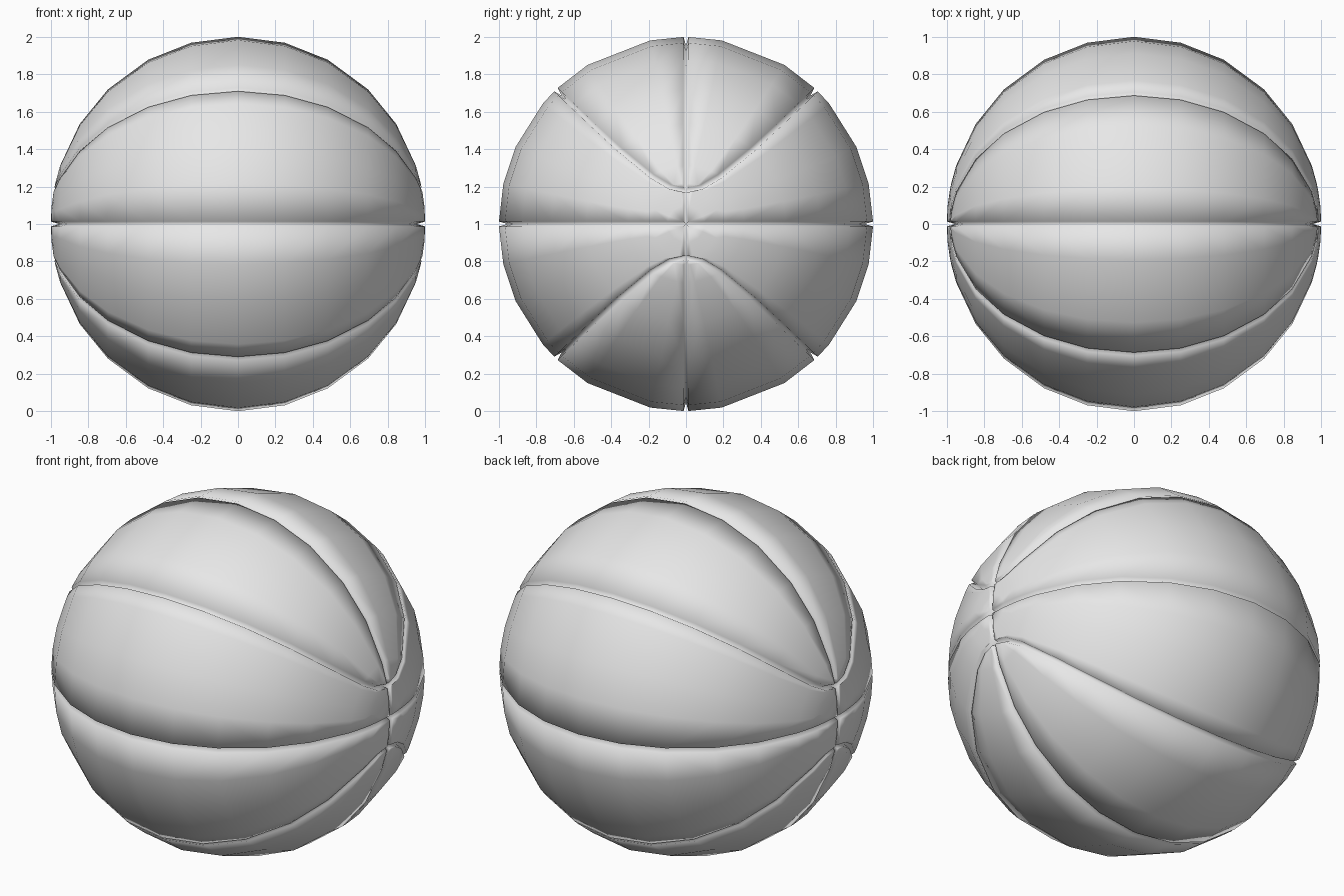
import bpy
import bmesh
from math import acos, cos, sin, sqrt, pi
from mathutils import Vector

cube = bpy.data.objects.get("Cube")
if cube:
    bpy.data.objects.remove(cube, do_unlink=True)

GAP = 0.18          # height of the curved seam above each end of the ball
SEAM_HALF = 0.013
SEAM_RADIUS = 0.955
END = sqrt(1 - GAP * GAP)

half = [0.25, 0.48, 0.695, 0.845, 0.95, 0.976, END, 0.995, 1]
stations = [-x for x in reversed(half)] + [0] + half
CROWN_ROWS = [0, 0.25, 0.72, 1]
SIDE_ROWS = [0, 0.13, 0.47, 0.73, 1]

bm = bmesh.new()
cache = {}


def vert(x, angle, sy, sz):
    """Shared vertex on the unit sphere, angle measured around x from z."""
    r = sqrt(max(0, 1 - x * x))
    co = Vector((x, sy * r * sin(angle), sz * r * cos(angle)))
    key = tuple(round(c, 3) for c in co)
    if key not in cache:
        cache[key] = bm.verts.new(co)
    return cache[key]


def seam_angle(x):
    """Angle of the curved seam at x; it closes to zero near the ends."""
    r2 = 1 - x * x
    if r2 <= GAP * GAP:
        return 0
    return acos(min(1, GAP * GAP / r2)) / 2


def panel(sy, sz, rows, crown):
    grid = []
    for x in stations:
        a = seam_angle(x)
        lo, hi = (0, a) if crown else (a, pi / 2)
        grid.append([vert(x, lo + (hi - lo) * t, sy, sz) for t in rows])
    faces = []
    for p, q in zip(grid, grid[1:]):
        for i in range(len(rows) - 1):
            corners = list(dict.fromkeys((p[i], p[i + 1], q[i + 1], q[i])))
            if len(corners) > 2:
                faces.append(bm.faces.new(corners))
    return faces


# Eight panels: a crown and a side panel in every quadrant around x
panels = []
for sy in (1, -1):
    for sz in (1, -1):
        panels.append(panel(sy, sz, CROWN_ROWS, True))
        panels.append(panel(sy, sz, SIDE_ROWS, False))
bmesh.ops.recalc_face_normals(bm, faces=bm.faces[:])

# Inset each panel, then sink the seam lines left between them
rims = set()
for faces in panels:
    result = bmesh.ops.inset_region(bm, faces=faces, thickness=SEAM_HALF,
                                    use_even_offset=True)
    rims.update(result["faces"])
for v in bm.verts:
    in_seam = all(f in rims for f in v.link_faces)
    v.co = v.co.normalized() * (SEAM_RADIUS if in_seam else 1)
    v.co.z += 1
for f in bm.faces:
    f.smooth = True

mesh = bpy.data.meshes.new("ball")
bm.to_mesh(mesh)
bm.free()
ball = bpy.data.objects.new("ball", mesh)
bpy.context.collection.objects.link(ball)

# Plain grey
grey = bpy.data.materials.new("light_grey")
grey.use_nodes = True
colour = (0.8, 0.8, 0.8, 1)
grey.diffuse_color = colour
grey.node_tree.nodes["Principled BSDF"].inputs["Base Color"].default_value = colour
mesh.materials.append(grey)
